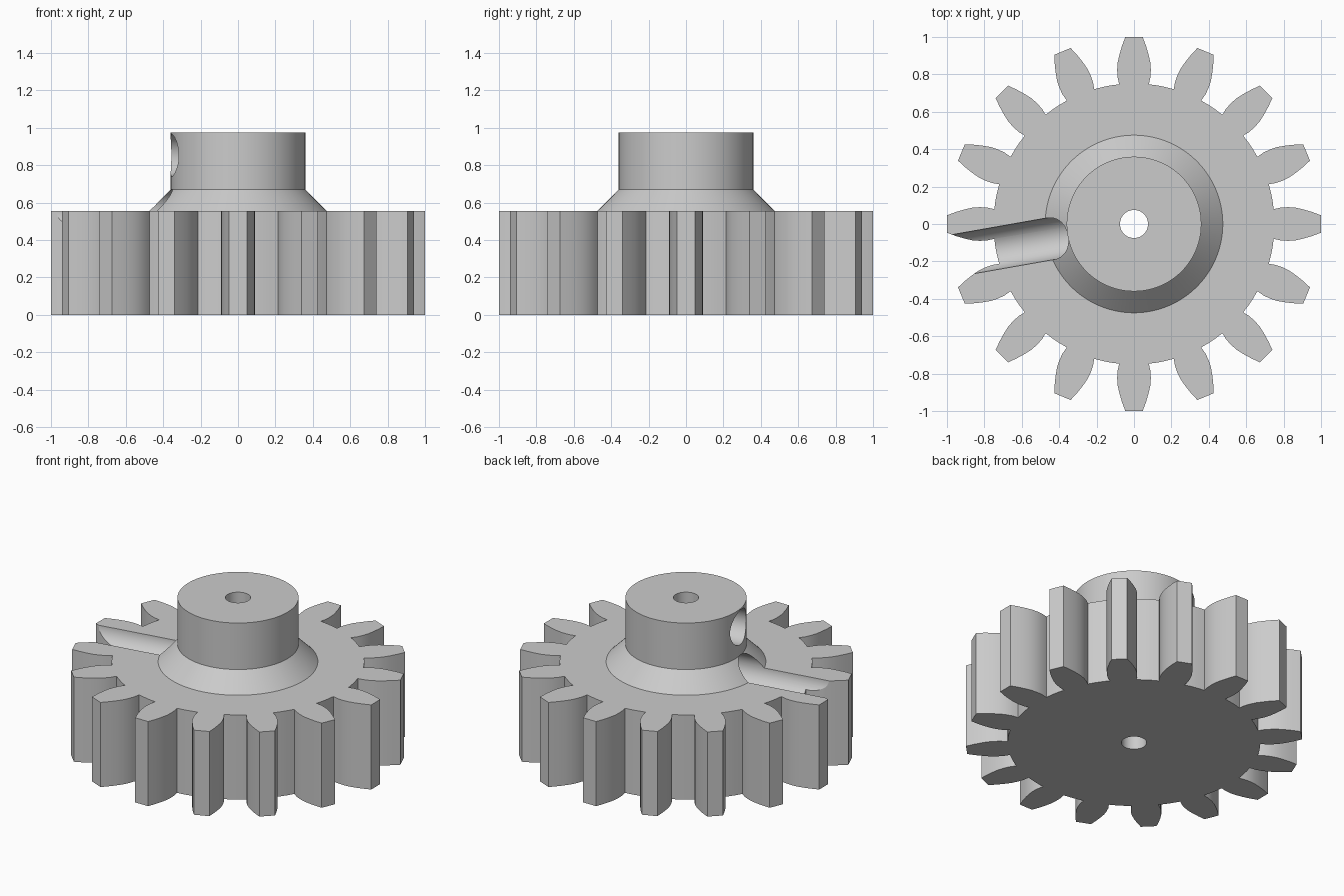
import bpy, bmesh, math
from mathutils import Matrix, Vector

if "Cube" in bpy.data.objects:
    bpy.data.objects.remove(bpy.data.objects["Cube"])

TEETH = 16
GEAR_H = 0.555
BORE_R = 0.075
SCREW_ANGLE = math.radians(190)
SCREW_R = 0.113

grey = bpy.data.materials.new("plain grey")
grey.diffuse_color = (0.6, 0.6, 0.6, 1)
grey.use_nodes = True
grey.node_tree.nodes["Principled BSDF"].inputs["Base Color"].default_value = grey.diffuse_color


def make_object(name, bm):
    bmesh.ops.recalc_face_normals(bm, faces=bm.faces[:])
    mesh = bpy.data.meshes.new(name)
    bm.to_mesh(mesh)
    bm.free()
    mesh.materials.append(grey)
    obj = bpy.data.objects.new(name, mesh)
    bpy.context.collection.objects.link(obj)
    return obj


def prism(name, outline, z0, z1):
    bm = bmesh.new()
    face = bm.faces.new([bm.verts.new((x, y, z0)) for x, y in outline])
    ext = bmesh.ops.extrude_face_region(bm, geom=[face])
    verts = [g for g in ext["geom"] if isinstance(g, bmesh.types.BMVert)]
    bmesh.ops.translate(bm, verts=verts, vec=(0, 0, z1 - z0))
    return make_object(name, bm)


def lathe(name, profile, segments=96):
    bm = bmesh.new()
    rings = []
    for r, z in profile:
        rings.append([bm.verts.new((r * math.cos(2 * math.pi * i / segments),
                                    r * math.sin(2 * math.pi * i / segments), z))
                      for i in range(segments)])
    for a, b in zip(rings, rings[1:]):
        for i in range(segments):
            j = (i + 1) % segments
            bm.faces.new((a[i], a[j], b[j], b[i]))
    bm.faces.new(rings[0])
    bm.faces.new(rings[-1])
    return make_object(name, bm)


def radial_cutter(name, z, r_in, r_out):
    # horizontal cylinder pointing outwards at the screw angle
    obj = lathe(name, [(SCREW_R, r_in), (SCREW_R, r_out)], 64)
    obj.data.transform(Matrix.Translation((0, 0, z))
                       @ Matrix.Rotation(SCREW_ANGLE, 4, 'Z')
                       @ Matrix.Rotation(math.pi / 2, 4, 'Y'))
    return obj


def boolean(target, tool, operation):
    mod = target.modifiers.new(tool.name, 'BOOLEAN')
    mod.operation = operation
    mod.solver = 'EXACT'
    mod.object = tool
    bpy.context.view_layer.objects.active = target
    bpy.ops.object.modifier_apply(modifier=mod.name)
    bpy.data.objects.remove(tool)


# Tooth flank as (distance from centre, half width), mirrored for each tooth
flank = [(0.747, 0.079), (0.785, 0.088), (0.825, 0.090), (0.865, 0.087),
         (0.905, 0.078), (0.95, 0.065), (0.999, 0.047)]
tooth = [(r, -w) for r, w in flank] + [(r, w) for r, w in reversed(flank)]
root_r = math.hypot(*flank[0])
root_a = math.atan2(flank[0][1], flank[0][0])
pitch = 2 * math.pi / TEETH
outline = []
for k in range(TEETH):
    a = k * pitch
    for r, w in tooth:
        outline.append((r * math.cos(a) - w * math.sin(a),
                        r * math.sin(a) + w * math.cos(a)))
    for s in (1 / 3, 2 / 3):
        t = a + root_a + s * (pitch - 2 * root_a)
        outline.append((root_r * math.cos(t), root_r * math.sin(t)))
gear = prism("gear_with_hub", outline, 0, GEAR_H)

# Hub with a conical collar
hub = lathe("hub", [(0.475, 0.2), (0.475, GEAR_H), (0.36, 0.67), (0.36, 0.975)])
boolean(gear, hub, 'UNION')

# Shaft bore, screw hole in the hub and groove across the gear face
boolean(gear, lathe("bore_cutter", [(BORE_R, -0.1), (BORE_R, 1.1)], 48), 'DIFFERENCE')
boolean(gear, radial_cutter("screw_cutter", 0.853, 0.15, 0.6), 'DIFFERENCE')
boolean(gear, radial_cutter("groove_cutter", 0.558, 0.15, 1.2), 'DIFFERENCE')

# Smooth round walls, keep edges sharp
bpy.ops.object.select_all(action='DESELECT')
gear.select_set(True)
bpy.context.view_layer.objects.active = gear
bpy.ops.object.shade_smooth_by_angle(angle=math.radians(25))
